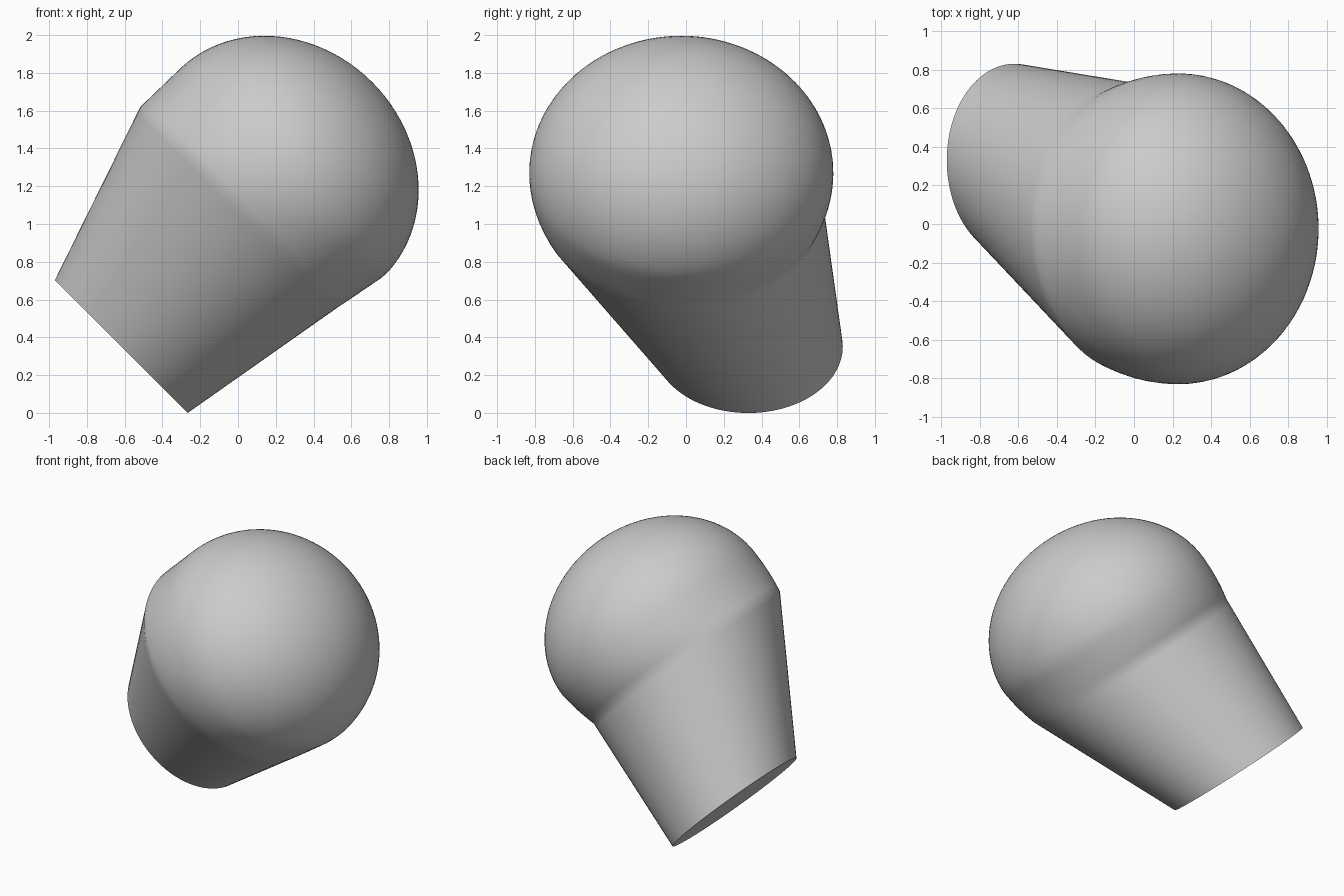
import bpy
import bmesh
import math
from mathutils import Vector

cube = bpy.data.objects.get("Cube")
if cube:
    bpy.data.objects.remove(cube)

SEGMENTS = 96
CENTRE = Vector((0.23, -0.025, 1.27))    # centre of the rounded head
AXIS = Vector((1, 0, 1)).normalized()    # from flat end to dome
SIDE = Vector((1, 0, -1)).normalized()
DEPTH = Vector((0, 1, 0))

grey = bpy.data.materials.new("light_grey")
grey.use_nodes = True
grey.diffuse_color = (0.6, 0.6, 0.6, 1)
grey.node_tree.nodes["Principled BSDF"].inputs["Base Color"].default_value = (0.6, 0.6, 0.6, 1)


def add_ring(bm, along, side, depth, r_side, r_depth):
    """An elliptical ring across the tilted axis."""
    middle = CENTRE + AXIS * along + SIDE * side + DEPTH * depth
    angles = [math.tau * i / SEGMENTS for i in range(SEGMENTS)]
    return [bm.verts.new(middle + SIDE * r_side * math.cos(a) + DEPTH * r_depth * math.sin(a))
            for a in angles]


# Ring sections: along, side, depth, side radius, depth radius
flat_end = (-1.25, 0.05, 0.355, 0.497, 0.5)
shoulder = (-0.28, -0.03, 0.0, 0.746, 0.75)

# Tapered, leaning stem
sections = []
for f in (0, 0.03, 0.25, 0.5, 0.75, 0.96, 1):
    sections.append([a + (b - a) * f for a, b in zip(flat_end, shoulder)])

# Flattened dome head, blending into the shoulder below its widest ring
start = -24.3
steps = 30
for i in range(1, steps):
    degrees = start + (90 - start) * i / steps
    t = math.radians(degrees)
    below = max(0, degrees / start)
    if below:
        r_side = 0.77 - 0.024 * below
        r_depth = 0.805 - 0.055 * below ** 2
    else:
        r_side, r_depth = 0.77 * math.cos(t), 0.805 * math.cos(t)
    sections.append((0.68 * math.sin(t), -0.03 * below, 0, r_side, r_depth))

bm = bmesh.new()
rings = [add_ring(bm, *s) for s in sections]
for low, high in zip(rings, rings[1:]):
    for i in range(SEGMENTS):
        j = (i + 1) % SEGMENTS
        bm.faces.new((low[i], low[j], high[j], high[i]))

# Flat cap and dome tip
bm.faces.new(rings[0])
tip = bm.verts.new(CENTRE + AXIS * 0.68)
for i in range(SEGMENTS):
    bm.faces.new((rings[-1][i], rings[-1][(i + 1) % SEGMENTS], tip))
bmesh.ops.recalc_face_normals(bm, faces=bm.faces[:])

mesh = bpy.data.meshes.new("domed_plug")
bm.to_mesh(mesh)
bm.free()
mesh.materials.append(grey)
plug = bpy.data.objects.new("domed_plug", mesh)
bpy.context.collection.objects.link(plug)

bpy.ops.object.select_all(action='DESELECT')
plug.select_set(True)
bpy.context.view_layer.objects.active = plug
bpy.ops.object.shade_smooth_by_angle(angle=math.radians(40))
